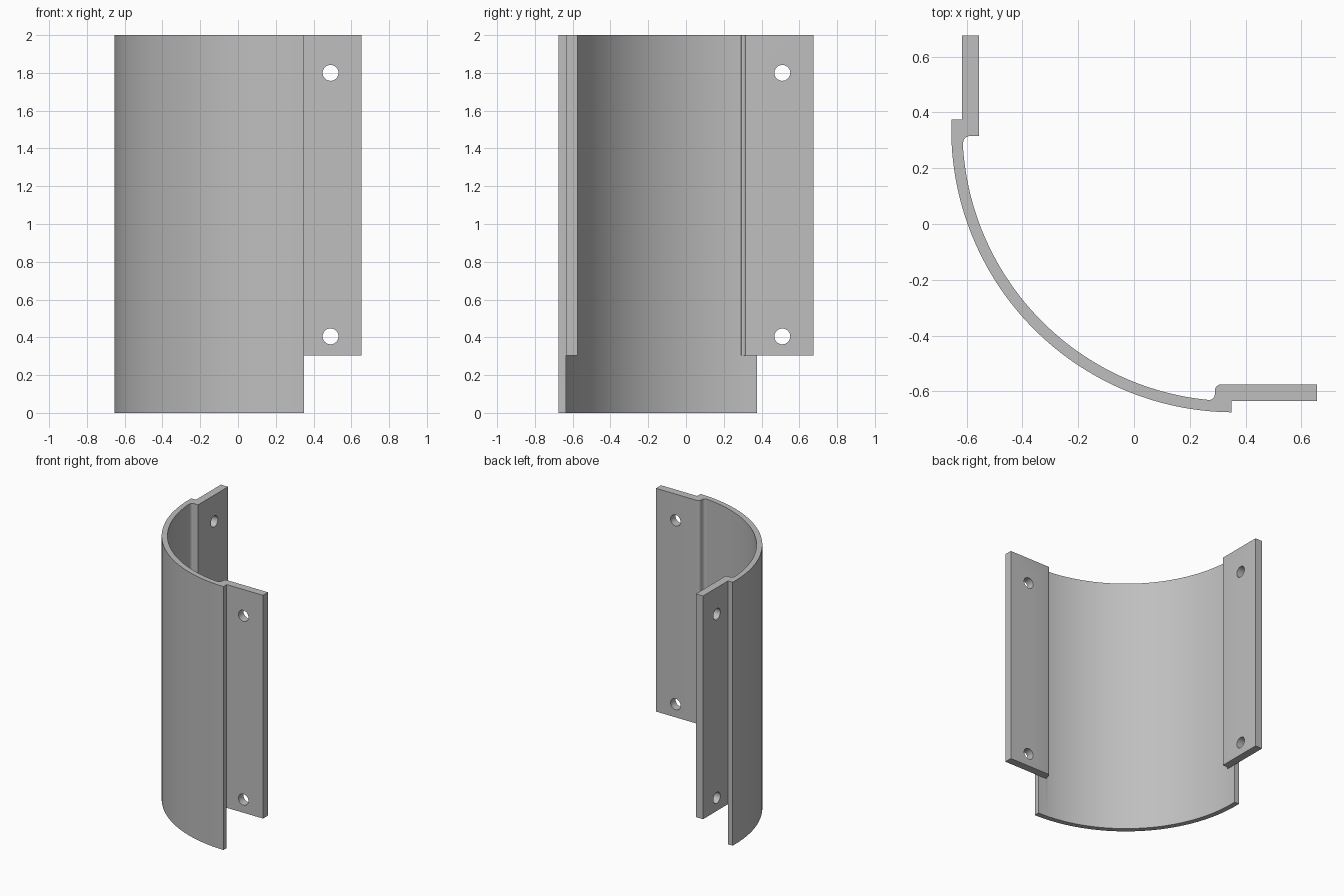
import bpy, bmesh, math
from mathutils import Matrix

cube = bpy.data.objects.get("Cube")
if cube:
    bpy.data.objects.remove(cube, do_unlink=True)

HEIGHT, TAB_BOTTOM = 2.0, 0.305
CX, CY, R_OUT, R_IN = 0.36, 0.34, 1.015, 0.975
X_END, Y_END = 0.35, 0.375

grey = bpy.data.materials.new("plain grey")
grey.use_nodes = True
grey.diffuse_color = (0.52, 0.52, 0.52, 1)
grey.node_tree.nodes["Principled BSDF"].inputs["Base Color"].default_value = grey.diffuse_color


def extrude_profile(name, points, z0, z1):
    """Solid prism from a flat outline."""
    bm = bmesh.new()
    face = bm.faces.new([bm.verts.new((x, y, z0)) for x, y in points])
    top = bmesh.ops.extrude_face_region(bm, geom=[face])["geom"]
    verts = [v for v in top if isinstance(v, bmesh.types.BMVert)]
    bmesh.ops.translate(bm, verts=verts, vec=(0, 0, z1 - z0))
    bmesh.ops.recalc_face_normals(bm, faces=bm.faces)
    mesh = bpy.data.meshes.new(name)
    bm.to_mesh(mesh)
    bm.free()
    obj = bpy.data.objects.new(name, mesh)
    mesh.materials.append(grey)
    bpy.context.collection.objects.link(obj)
    return obj


def arc(cx, cy, r, a0, a1, n):
    return [(cx + r * math.cos(a0 + (a1 - a0) * i / n),
             cy + r * math.sin(a0 + (a1 - a0) * i / n)) for i in range(n + 1)]


def boolean(obj, tool, operation):
    """Apply a boolean and discard the tool."""
    mod = obj.modifiers.new(operation.lower(), "BOOLEAN")
    mod.operation, mod.solver, mod.object = operation, "EXACT", tool
    bpy.context.view_layer.objects.active = obj
    bpy.ops.object.modifier_apply(modifier=mod.name)
    bpy.data.objects.remove(tool, do_unlink=True)


# Curved wall, its ends cut square to the tabs
def wall_arc(r):
    start = math.pi - math.asin((Y_END - CY) / r)
    end = 1.5 * math.pi - math.asin((CX - X_END) / r)
    return arc(CX, CY, r, start, end, 56)


shell = extrude_profile("curved_guard", wall_arc(R_OUT) + wall_arc(R_IN)[::-1], 0, HEIGHT)


# Mounting tab outline: u runs along the tab, v points inward
def tab_outline(length, corner):
    pi = math.pi
    points = [(-0.03, -0.015), (0.055, -0.015), (0.055, 0), (length, 0), (length, 0.06)]
    points += arc(corner, 0.06 - corner, corner, pi / 2, pi, 6)
    points += arc(-0.022, 0.026, 0.022, 0, -pi / 2, 6)
    return points


front_tab = extrude_profile(
    "front_tab", [(0.29 + u, -0.635 + v) for u, v in tab_outline(0.365, 0.022)], TAB_BOTTOM, HEIGHT)
side_tab = extrude_profile(
    "side_tab", [(-0.616 + v, 0.315 + u) for u, v in tab_outline(0.36, 0.002)], TAB_BOTTOM, HEIGHT)
boolean(shell, front_tab, "UNION")
boolean(shell, side_tab, "UNION")

# Bolt holes through both tabs
for x, y, axis in ((0.49, -0.605, "X"), (-0.586, 0.51, "Y")):
    for z in (0.405, 1.8):
        bm = bmesh.new()
        bmesh.ops.create_cone(bm, cap_ends=True, segments=32, radius1=0.042, radius2=0.042, depth=0.2,
                              matrix=Matrix.Translation((x, y, z)) @ Matrix.Rotation(math.pi / 2, 4, axis))
        mesh = bpy.data.meshes.new("hole_cutter")
        bm.to_mesh(mesh)
        bm.free()
        mesh.materials.append(grey)
        cutter = bpy.data.objects.new("hole_cutter", mesh)
        cutter.hide_render = True
        bpy.context.collection.objects.link(cutter)
        boolean(shell, cutter, "DIFFERENCE")

# Smooth curve, crisp edges
bpy.ops.object.select_all(action="DESELECT")
shell.select_set(True)
bpy.context.view_layer.objects.active = shell
bpy.ops.object.shade_smooth_by_angle(angle=math.radians(30))
